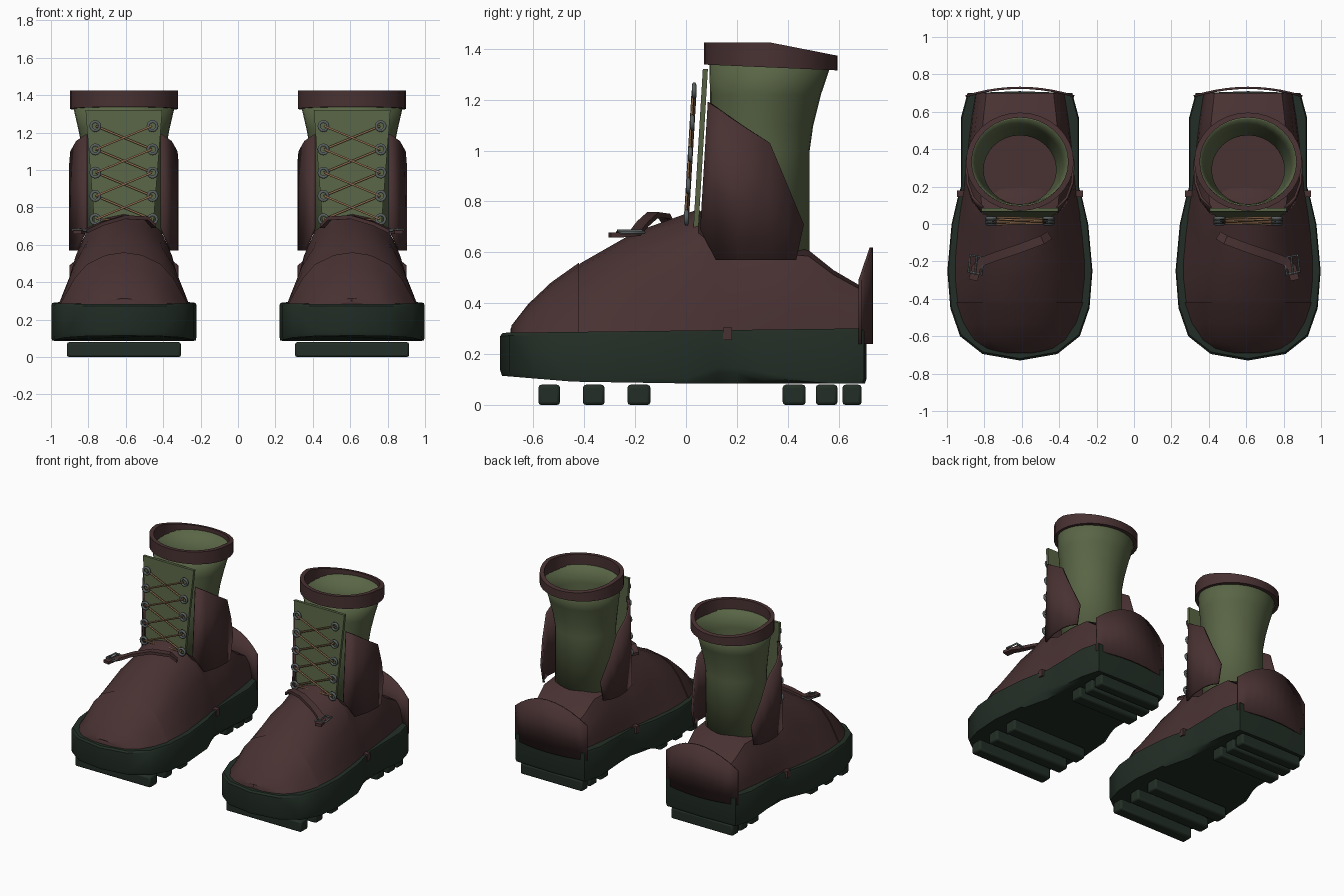
import bpy, bmesh, math

cube = bpy.data.objects.get("Cube")
if cube:
    bpy.data.objects.remove(cube, do_unlink=True)

SPACING = 0.61  # boot centre offset from the middle


def material(name, rgb):
    m = bpy.data.materials.new(name)
    m.use_nodes = True
    col = (*rgb, 1)
    m.diffuse_color = col
    m.node_tree.nodes["Principled BSDF"].inputs["Base Color"].default_value = col
    return m


LEATHER = material("maroon leather", (0.066, 0.031, 0.032))
CANVAS = material("olive canvas", (0.100, 0.130, 0.060))
RUBBER = material("dark green rubber", (0.016, 0.027, 0.019))
CORD = material("tan cord", (0.27, 0.15, 0.075))
METAL = material("grey metal", (0.10, 0.115, 0.115))


def lerp(table, t):
    """Piecewise linear lookup in a list of (key, value), keys rising."""
    if t <= table[0][0]:
        return table[0][1]
    for (a, va), (b, vb) in zip(table, table[1:]):
        if t <= b:
            return va + (vb - va) * (t - a) / (b - a)
    return table[-1][1]


def sides():
    return (("left", 1), ("right", -1))


def loft(name, rings, mat, closed=True, caps=True, angle=35, thick=0, bevel=0):
    """Skin a series of point rings, once for each boot."""
    for label, s in sides():
        bm = bmesh.new()
        rows = [[bm.verts.new((s * (x + SPACING), y, z)) for x, y, z in r] for r in rings]
        n = len(rows[0])
        for a, b in zip(rows, rows[1:]):
            for i in range(n if closed else n - 1):
                j = (i + 1) % n
                bm.faces.new((a[i], a[j], b[j], b[i]))
        if caps:
            bm.faces.new(rows[0])
            bm.faces.new(rows[-1])
        bmesh.ops.recalc_face_normals(bm, faces=bm.faces)
        me = bpy.data.meshes.new(f"{label}_{name}")
        bm.to_mesh(me)
        bm.free()
        me.materials.append(mat)
        for p in me.polygons:
            p.use_smooth = True
        me.set_sharp_from_angle(angle=math.radians(angle))
        ob = bpy.data.objects.new(me.name, me)
        bpy.context.collection.objects.link(ob)
        if thick:
            mod = ob.modifiers.new("thickness", 'SOLIDIFY')
            mod.thickness, mod.offset = thick, 0
        if bevel:
            mod = ob.modifiers.new("soft edges", 'BEVEL')
            mod.width, mod.segments = bevel, 2


def box(name, x0, x1, y0, y1, z0, z1, mat, bevel=0):
    rings = [[(x0, y0, z), (x1, y0, z), (x1, y1, z), (x0, y1, z)] for z in (z0, z1)]
    loft(name, rings, mat, bevel=bevel)


def wire(name, paths, radius, mat, cyclic=False):
    """Round wire along one or more point paths, once for each boot."""
    for label, s in sides():
        cu = bpy.data.curves.new(f"{label}_{name}", 'CURVE')
        cu.dimensions = '3D'
        cu.bevel_depth, cu.bevel_resolution = radius, 1
        cu.use_fill_caps = True
        for path in paths:
            sp = cu.splines.new('POLY')
            sp.points.add(len(path) - 1)
            for p, (x, y, z) in zip(sp.points, path):
                p.co = (s * (x + SPACING), y, z, 1)
            sp.use_cyclic_u = cyclic
        cu.materials.append(mat)
        bpy.context.collection.objects.link(bpy.data.objects.new(cu.name, cu))


def oval(cy, rx, ry, z, n=32):
    """Horizontal ellipse; z may be a number or a function of y."""
    pts = []
    for i in range(n):
        a = math.tau * i / n
        y = cy + ry * math.sin(a)
        pts.append((rx * math.cos(a), y, z(y) if callable(z) else z))
    return pts


# Sole: outline with an arched lower edge
half = [(.28, .70), (.315, .57), (.315, .2), (.365, 0), (.388, -.25),
        (.372, -.45), (.32, -.60), (.2, -.695)]
# extra points along the instep carry the arch
half[3:3] = [(.335, .13)]
half[2:2] = [(.315, .32)]
outline = [(0, .71)] + half + [(0, -.73)] + [(-x, y) for x, y in reversed(half)]
low = [(-.73, .115), (-.45, .092), (0, .085), (.7, .085)]
arch = [(0, 0), (.15, .05), (.32, .02), (.45, 0)]


def sole_ring(k, z):
    return [(x * k, y * k, z(y)) for x, y in outline]


loft("sole", [
    sole_ring(.93, lambda y: lerp(low, y)),
    sole_ring(.99, lambda y: lerp(low, y) + lerp(arch, y)),
    sole_ring(1, lambda y: lerp(low, y) + .02 + lerp(arch, y)),
    sole_ring(1, lambda y: .272 + .012 * (y + .73)),
    sole_ring(.985, lambda y: .284 + .012 * (y + .73))], RUBBER)

# Tread bars under forefoot and heel
for i, (y0, y1, w) in enumerate([(-.58, -.495, .305), (-.405, -.32, .305), (-.23, -.14, .305),
                                 (.38, .47, .25), (.51, .595, .25), (.615, .69, .25)]):
    box(f"tread_bar_{i + 1}", -w, w, y0, y1, 0, .08, RUBBER, bevel=.012)

# Small leather tabs folded over the sole edge
for label, s in (("outer", 1), ("inner", -1)):
    a, b = sorted((s * .30, s * .336))
    box(f"{label}_sole_tab", a, b, .145, .18, .255, .305, LEATHER)

# Leather upper: cross-sections along the foot
width = [(-.69, .09), (-.67, .18), (-.6, .275), (-.45, .338), (-.25, .358), (0, .335),
         (.2, .30), (.4, .28), (.57, .26), (.7, .24)]
height = [(-.69, .30), (-.62, .39), (-.53, .475), (-.41, .56), (-.2, .68), (.05, .77),
          (.12, .68), (.2, .62), (.48, .61), (.58, .53), (.69, .46)]
tent = [(1, 0), (.9, .22), (.76, .52), (.57, .78), (.28, .95), (0, 1)]
boxy = [(1, 0), (.97, .3), (.9, .65), (.75, .93), (.38, 1), (0, 1)]


def section(y, grow=0):
    w, h = lerp(width, y) + grow, lerp(height, y) + grow
    t = lerp([(0, 0), (.25, 1)], y)
    pts = [((a + (c - a) * t) * w, y, .27 + (b + (d - b) * t) * (h - .27))
           for (a, b), (c, d) in zip(tent, boxy)]
    return pts + [(-x, yy, z) for x, yy, z in reversed(pts[:-1])]


stations = [-.69, -.67, -.62, -.53, -.41, -.3, -.2, -.08, .05, .12, .2, .34, .48, .58, .70]
loft("upper", [section(y) for y in stations], LEATHER)
loft("toe_cap", [section(y, .007) for y in (-.685, -.665, -.62, -.53, -.42)], LEATHER)

# Curved heel counter, arched along its top
cols = [-.29 + .58 * i / 10 for i in range(11)]
bow = [(x, .728 - .045 * (x / .29) ** 2, 1 - (x / .29) ** 2) for x in cols]
loft("heel_counter", [[(x, y, .24) for x, y, k in bow],
                      [(x, y, .49 + .13 * k) for x, y, k in bow]],
     LEATHER, closed=False, caps=False, thick=.012)

# Canvas shaft, flaring toward the top, and the floor inside
loft("shaft", [oval(.29, .20, .19, .5), oval(.29, .20, .19, 1.0), oval(.297, .215, .197, 1.1),
               oval(.312, .238, .212, 1.22), oval(.333, .268, .235, 1.35)],
     CANVAS, caps=False, thick=.012)
loft("inner_floor", [oval(.29, .195, .185, .60), oval(.29, .195, .185, .625)], LEATHER)


# Leather cuff, dipping at the back
def cuff_top(y):
    return lerp([(.33, 1.425), (.6, 1.372)], y)


def cuff_base(y):
    return lerp([(.07, 1.338), (.6, 1.315)], y)


inner = (.333, .258, .236)
outer = (.333, .288, .263)
loft("cuff", [oval(*inner, cuff_base), oval(*outer, cuff_base),
              oval(*outer, cuff_top), oval(*inner, cuff_top), oval(*inner, cuff_base)],
     LEATHER, caps=False)

# Side panels standing off the shaft: x, lower y, lower z, upper y, upper z
panel = [(.20, .06, .69, .09, 1.19), (.25, .12, .57, .14, 1.155), (.28, .22, .57, .22, 1.10),
         (.286, .33, .57, .33, 1.03), (.27, .39, .57, .395, .87), (.24, .43, .57, .46, .71)]
for label, s in (("outer", 1), ("inner", -1)):
    loft(f"{label}_side_panel", [[(s * x, a, b) for x, a, b, c, d in panel],
                                 [(s * x, c, d) for x, a, b, c, d in panel]],
         LEATHER, closed=False, caps=False, thick=.014)

# Lacing panel, leaning back slightly
loft("lacing_panel", [[(-w, y, z), (w, y, z), (w, y + .02, z), (-w, y + .02, z)]
                      for w, y, z in ((.155, .028, .68), (.205, .066, 1.32))], CANVAS)

# Eyelets and criss-cross laces
rows = [.737 + .1245 * i for i in range(5)]


def lace_y(z):
    return .002 + (z - .737) * .06


eyelets = [[(s * .153 + .024 * math.cos(math.tau * i / 12), lace_y(z),
             z + .024 * math.sin(math.tau * i / 12)) for i in range(12)]
           for z in rows for s in (-1, 1)]
wire("eyelets", eyelets, .009, METAL, cyclic=True)
wire("laces", [[(-s * .15, lace_y(a) + .004 * s, a), (s * .15, lace_y(b) + .004 * s, b)]
               for a, b in zip(rows, rows[1:]) for s in (-1, 1)], .006, CORD)
wire("lace_knot_bar", [[(-.15, lace_y(rows[0]), rows[0]), (.15, lace_y(rows[0]), rows[0])]],
     .006, CORD)

# Instep strap with buckle
path = [(-.16, -.06, .70), (-.12, -.085, .742), (0, -.13, .748), (.12, -.17, .712),
        (.2, -.2, .675), (.235, -.235, .67), (.25, -.30, .668)]
strap = []
for i, (x, y, z) in enumerate(path):
    p, q = path[max(i - 1, 0)], path[min(i + 1, len(path) - 1)]
    dx, dy = q[0] - p[0], q[1] - p[1]
    k = .024 / math.hypot(dx, dy)
    nx, ny = -dy * k, dx * k
    strap.append([(x + nx, y + ny, z - .01), (x - nx, y - ny, z - .01),
                  (x - nx, y - ny, z + .01), (x + nx, y + ny, z + .01)])
loft("instep_strap", strap, LEATHER)
wire("buckle_frame", [[(.195, -.18, .678), (.265, -.165, .678),
                       (.275, -.255, .678), (.205, -.27, .678)]], .007, METAL, cyclic=True)
wire("buckle_prong", [[(.23, -.172, .686), (.24, -.27, .686)]], .005, METAL)
